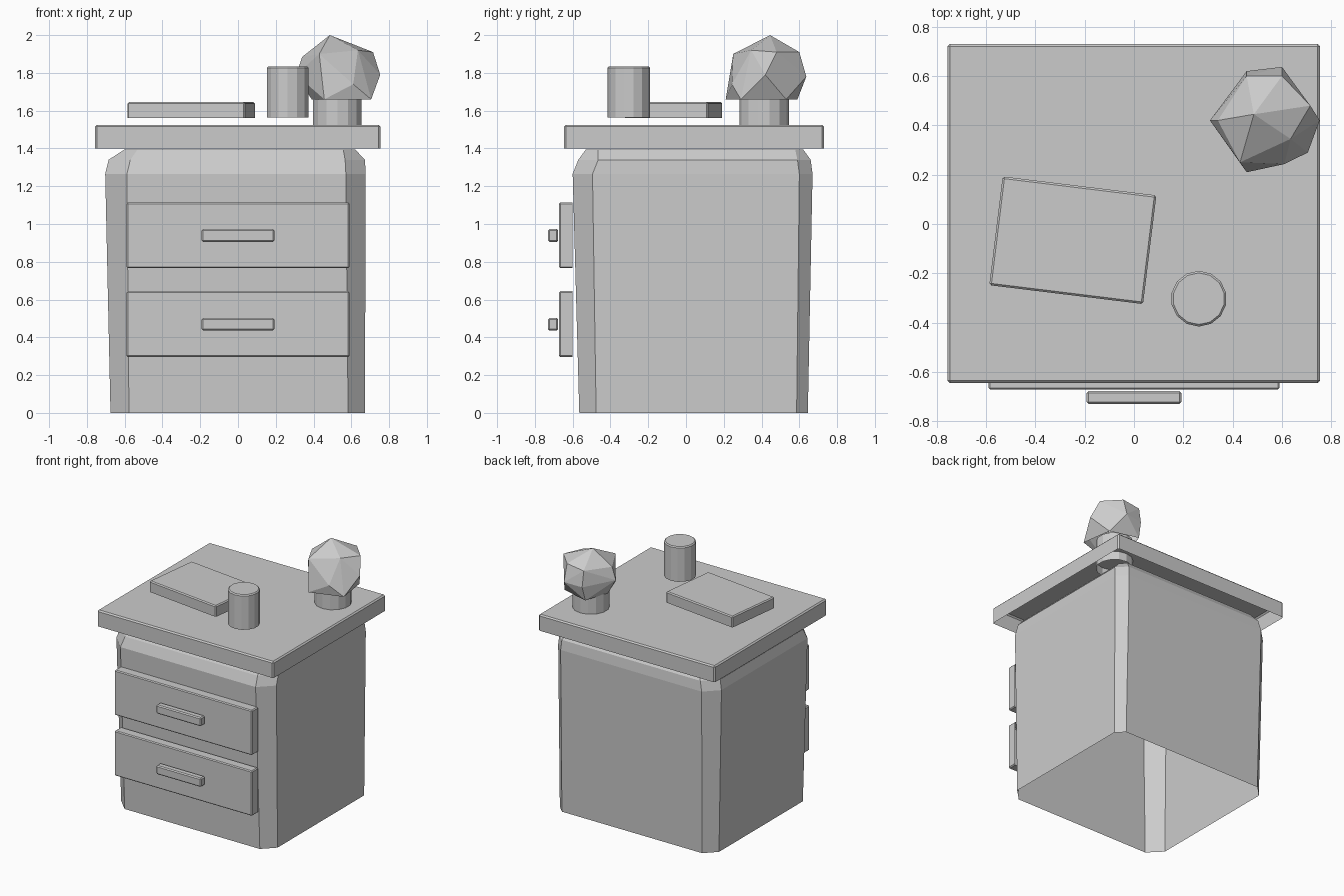
import bpy, bmesh, math
from mathutils import Matrix, Vector

if "Cube" in bpy.data.objects:
    bpy.data.objects.remove(bpy.data.objects["Cube"])

DOWN, BACK = Vector((0, 0, -1)), Vector((0, 1, 0))


def finish(name, bm, bevel=0.0, open_side=None):
    """Turn a bmesh into an object, leaving the hidden side open if asked."""
    bmesh.ops.recalc_face_normals(bm, faces=bm.faces)
    bm.normal_update()
    if open_side:
        hidden = [f for f in bm.faces if f.normal.dot(open_side) > 0.95]
        bmesh.ops.delete(bm, geom=hidden, context='FACES')
    me = bpy.data.meshes.new(name)
    bm.to_mesh(me)
    bm.free()
    ob = bpy.data.objects.new(name, me)
    bpy.context.collection.objects.link(ob)
    if bevel:
        mod = ob.modifiers.new("bevel", 'BEVEL')
        mod.width = bevel
        mod.segments = 1
        mod.limit_method = 'ANGLE'
        mod.angle_limit = math.radians(50)
    return ob


def box(name, x, y, z, bevel, open_side=None):
    """Box from (min, max) ranges."""
    bm = bmesh.new()
    size = [b - a for a, b in (x, y, z)]
    mid = [(a + b) / 2 for a, b in (x, y, z)]
    bmesh.ops.create_cube(bm, size=1, matrix=Matrix.Translation(mid) @ Matrix.Diagonal((*size, 1)))
    return finish(name, bm, bevel, open_side)


def cylinder(name, x, y, z0, z1, r, sides, bevel):
    bm = bmesh.new()
    bmesh.ops.create_cone(bm, cap_ends=True, segments=sides, radius1=r, radius2=r, depth=z1 - z0,
                          matrix=Matrix.Translation((x, y, (z0 + z1) / 2)))
    return finish(name, bm, bevel, DOWN)


def hull(name, points):
    """Faceted convex solid around a few points, open underneath."""
    bm = bmesh.new()
    for p in points:
        bm.verts.new(p)
    res = bmesh.ops.convex_hull(bm, input=bm.verts)
    loose = {v for v in res["geom_interior"] + res["geom_unused"]
             if isinstance(v, bmesh.types.BMVert)}
    bmesh.ops.delete(bm, geom=list(loose), context='VERTS')
    return finish(name, bm, 0, DOWN)


# cabinet body: box with chamfered corners, widening upward (x0, x1, y0, y1, z, chamfer scale)
levels = [
    (-0.675, 0.672, -0.565, 0.645, 0.0, 0.85),
    (-0.703, 0.676, -0.60, 0.67, 1.265, 1.0),
    (-0.685, 0.672, -0.57, 0.66, 1.34, 1.0),
    (-0.60, 0.62, -0.53, 0.62, 1.395, 0.6),
]
chamfer = {(1, 1): 0.115, (-1, 1): 0.105, (1, -1): 0.10, (-1, -1): 0.07}
body = []
for x0, x1, y0, y1, z, k in levels:
    for x, sx in ((x0, 1), (x1, -1)):
        for y, sy in ((y0, 1), (y1, -1)):
            c = chamfer[sx, sy] * k
            body += [(x + sx * c, y, z), (x, y + sy * c, z)]
hull("cabinet_body", body)

# table top
box("table_top", (-0.757, 0.755), (-0.645, 0.73), (1.40, 1.525), 0.01, DOWN)

# drawers with handles
for label, z in (("lower", 0.47), ("upper", 0.94)):
    box(label + "_drawer", (-0.59, 0.59), (-0.672, -0.60), (z - 0.174, z + 0.174), 0.007, BACK)
    box(label + "_handle", (-0.192, 0.192), (-0.73, -0.677), (z - 0.035, z + 0.033), 0.008)

# book, turned slightly
book = box("book", (-0.314, 0.314), (-0.222, 0.222), (1.56, 1.645), 0.008, DOWN)
book.location = (-0.248, -0.066, 0)
book.rotation_euler.z = math.radians(-7)

# cup and plant pot
cylinder("cup", 0.263, -0.303, 1.565, 1.835, 0.113, 14, 0.008)
cylinder("plant_pot", 0.526, 0.413, 1.46, 1.68, 0.131, 14, 0.0)

# faceted foliage
hull("foliage", [
    (0.486, 0.445, 2.0),
    (0.43, 0.25, 1.90), (0.635, 0.345, 1.92), (0.715, 0.48, 1.91),
    (0.60, 0.60, 1.91), (0.457, 0.60, 1.89), (0.34, 0.42, 1.885),
    (0.308, 0.42, 1.79), (0.753, 0.42, 1.79), (0.60, 0.637, 1.78), (0.457, 0.62, 1.77),
    (0.457, 0.21, 1.66), (0.61, 0.243, 1.74), (0.705, 0.29, 1.66),
    (0.67, 0.53, 1.66), (0.45, 0.59, 1.66), (0.39, 0.40, 1.66),
])
